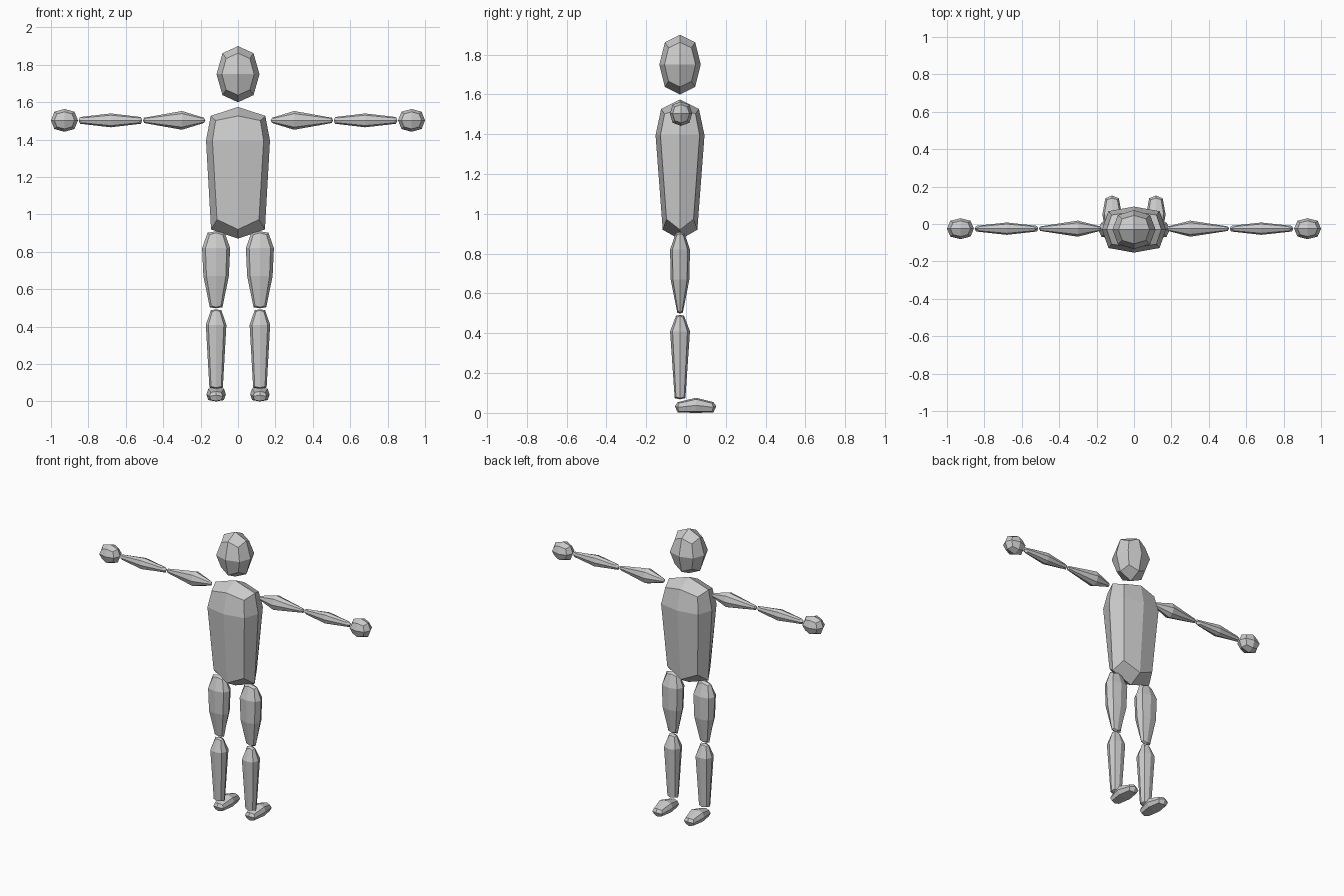
import bpy
import bmesh
from mathutils import Vector

grey = bpy.data.materials.new("neutral grey")
grey.diffuse_color = (0.6, 0.6, 0.6, 1.0)


def loft(name, axis, centre, poles, rings, mirrored=False):
    """Eight-sided faceted body along an axis, closed by four quads per end.
    ring = (t, half width, half depth, corner factor, corner shift along axis)
    optionally followed by an offset of the ring in its depth direction."""
    c = Vector(centre)

    def place(t, a, b):
        v = {"x": (t, a, b), "y": (a, t, b), "z": (a, b, t)}[axis]
        return c + Vector(v)

    bm = bmesh.new()
    loops = []
    for t, a, b, k, dt, *off in rings:
        o = off[0] if off else 0.0
        loop = []
        for x, y in ((1, 0), (1, 1), (0, 1), (-1, 1),
                     (-1, 0), (-1, -1), (0, -1), (1, -1)):
            corner = x != 0 and y != 0
            f = k if corner else 1.0
            loop.append(bm.verts.new(place(t + (dt if corner else 0.0),
                                           x * a * f, y * b * f + o)))
        loops.append(loop)
    # side panels
    for low, high in zip(loops, loops[1:]):
        for i in range(8):
            j = (i + 1) % 8
            bm.faces.new((low[i], low[j], high[j], high[i]))
    # end caps
    for t, loop in ((poles[0], loops[0]), (poles[1], loops[-1])):
        pole = bm.verts.new(place(t, 0.0, 0.0))
        for i in range(0, 8, 2):
            bm.faces.new((pole, loop[i], loop[i + 1], loop[(i + 2) % 8]))
    bmesh.ops.recalc_face_normals(bm, faces=bm.faces)

    mesh = bpy.data.meshes.new(name)
    bm.to_mesh(mesh)
    bm.free()
    mesh.materials.append(grey)
    ob = bpy.data.objects.new(name, mesh)
    bpy.context.collection.objects.link(ob)
    if mirrored:
        ob.modifiers.new("mirror", "MIRROR").use_axis[0] = True
    return ob


Y = -0.03   # depth of the body's centre line
LEG = 0.117  # sideways position of the legs

# head
loft("head", "z", (0, Y, 1.75), (-0.15, 0.15), [
    (-0.112, 0.083, 0.076, 0.76, 0.028),
    (0.0, 0.115, 0.104, 0.75, 0.0),
    (0.112, 0.083, 0.076, 0.76, -0.028)])

# torso, widest at the chest
loft("torso", "z", (0, Y, 0), (0.871, 1.575), [
    (0.92, 0.144, 0.087, 0.78, 0.053),
    (1.395, 0.171, 0.123, 0.80, 0.0),
    (1.527, 0.146, 0.095, 0.82, -0.025)])

# arms
loft("upper_arms", "x", (0, Y + 0.005, 1.503), (0.174, 0.508), [
    (0.182, 0.012, 0.014, 0.75, 0.006),
    (0.30, 0.043, 0.050, 0.72, 0.0),
    (0.502, 0.012, 0.014, 0.75, -0.006)], True)
loft("forearms", "x", (0, Y + 0.005, 1.503), (0.512, 0.852), [
    (0.519, 0.015, 0.018, 0.76, 0.02),
    (0.68, 0.033, 0.037, 0.75, 0.0),
    (0.845, 0.015, 0.018, 0.76, -0.02)], True)

# hands
loft("hands", "x", (0.928, Y + 0.005, 1.503), (-0.072, 0.072), [
    (-0.054, 0.042, 0.046, 0.75, 0.014),
    (0.0, 0.056, 0.061, 0.75, 0.0),
    (0.054, 0.042, 0.046, 0.75, -0.014)], True)

# legs
loft("thighs", "z", (LEG, Y, 0), (0.498, 0.91), [
    (0.504, 0.034, 0.014, 0.76, 0.008),
    (0.67, 0.068, 0.047, 0.76, 0.0),
    (0.82, 0.075, 0.050, 0.76, 0.0),
    (0.902, 0.046, 0.022, 0.76, -0.01)], True)
loft("shins", "z", (LEG, Y, 0), (0.068, 0.493), [
    (0.074, 0.036, 0.027, 0.76, 0.006),
    (0.41, 0.055, 0.050, 0.75, 0.0),
    (0.488, 0.028, 0.020, 0.76, -0.008)], True)

# feet, flat underneath
loft("feet", "y", (LEG, 0, 0.034), (-0.056, 0.152), [
    (-0.042, 0.036, 0.026, 0.78, 0.006, -0.006),
    (0.05, 0.052, 0.038, 0.80, 0.0, 0.004),
    (0.138, 0.036, 0.026, 0.78, -0.008, -0.006)], True)
